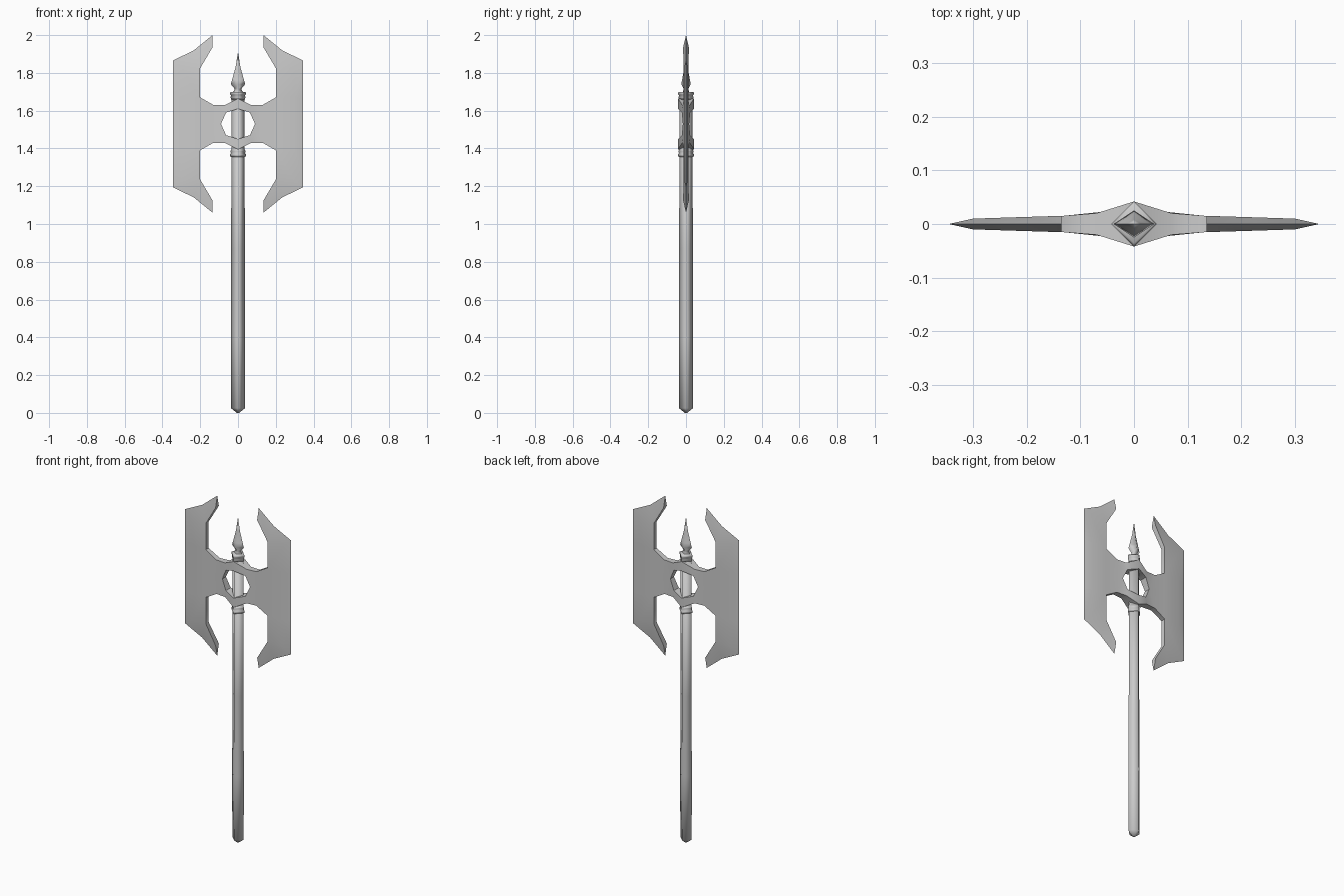
import bpy, bmesh, math

if "Cube" in bpy.data.objects:
    bpy.data.objects.remove(bpy.data.objects["Cube"])

steel = bpy.data.materials.new("grey_steel")
steel.use_nodes = True
GREY = (0.6, 0.6, 0.6, 1)
steel.diffuse_color = GREY
steel.node_tree.nodes["Principled BSDF"].inputs["Base Color"].default_value = GREY


def finish(name, bm, sharp_angle):
    bmesh.ops.recalc_face_normals(bm, faces=bm.faces)
    mesh = bpy.data.meshes.new(name)
    bm.to_mesh(mesh)
    bm.free()
    mesh.materials.append(steel)
    obj = bpy.data.objects.new(name, mesh)
    bpy.context.collection.objects.link(obj)
    bpy.ops.object.select_all(action='DESELECT')
    obj.select_set(True)
    bpy.context.view_layer.objects.active = obj
    bpy.ops.object.shade_smooth_by_angle(angle=math.radians(sharp_angle))
    return obj


def diamond_lathe(name, profile, depth=1.0, sharp_angle=100):
    """Stack diamond rings given as (radius, z); depth squashes them in y."""
    bm = bmesh.new()
    rings = [[bm.verts.new((r * x, r * y * depth, z))
              for x, y in ((1, 0), (0, 1), (-1, 0), (0, -1))] for r, z in profile]
    for low, high in zip(rings, rings[1:]):
        for i in range(4):
            j = (i + 1) % 4
            bm.faces.new((low[i], low[j], high[j], high[i]))
    bm.faces.new(rings[0])
    bm.faces.new(rings[-1])
    return finish(name, bm, sharp_angle)


# Shaft, collars and spear point
diamond_lathe("shaft", [(0.006, 0), (0.037, 0.025), (0.038, 0.4),
                        (0.036, 0.87), (0.035, 1.68)])
for name, z, flip in (("lower_collar", 1.355, 1), ("upper_collar", 1.70, -1)):
    diamond_lathe(name, [(r, z + flip * h) for r, h in
                         ((0.036, 0), (0.042, 0.004), (0.042, 0.014),
                          (0.037, 0.02), (0.04, 0.03), (0.036, 0.04))])
diamond_lathe("spear_point", [(0.028, 1.695), (0.017, 1.715), (0.038, 1.74),
                              (0.031, 1.765), (0.013, 1.83), (0.001, 1.905)], 0.66)

# Double blade: one quarter, as panels in x and height above the centre line
CENTRE = 1.53
EDGE, TIP, SHOULDER = (0.345, 0.335), (0.135, 0.47), (0.233, 0.39)
EDGE_LOW, EDGE_MID = (0.345, 0), (0.345, 0.14)
CUTTING = {EDGE, TIP, SHOULDER, EDGE_LOW, EDGE_MID}
BEVEL, BEVEL_MID, BEVEL_LOW = (0.3, 0.3), (0.3, 0.14), (0.3, 0)
NOTCH, NECK, NECK_LOW = (0.2, 0.295), (0.2, 0.14), (0.2, 0)
ARM, ARM_LOW, ARM_IN = (0.13, 0.1), (0.13, 0), (0.07, 0.1)
HOLE_SIDE, HOLE, HOLE_TOP, CROWN = (0.09, 0), (0.063, 0.06), (0, 0.08), (0, 0.135)
HORN_IN = (0.135, 0.405)
PANELS = [
    (NECK_LOW, BEVEL_LOW, BEVEL_MID, NECK), (NECK, BEVEL_MID, BEVEL, NOTCH),
    (BEVEL_LOW, EDGE_LOW, EDGE_MID, BEVEL_MID), (BEVEL_MID, EDGE_MID, EDGE, BEVEL),
    (NOTCH, BEVEL, EDGE, SHOULDER), (NOTCH, SHOULDER, TIP, HORN_IN),
    (ARM_LOW, NECK_LOW, NECK, ARM), (HOLE_SIDE, ARM_LOW, ARM, HOLE),
    (HOLE, ARM, ARM_IN), (HOLE_TOP, HOLE, ARM_IN, CROWN),
]


def half_thickness(point):
    if point in CUTTING:
        return 0.0
    x = point[0]
    if x < 0.08:
        return 0.042 - x * 0.3125
    return 0.017 - (x - 0.08) * 0.032


bm = bmesh.new()
cache = {}


def corner(point, sx, sz, side):
    key = (sx * point[0], sz * point[1], side * half_thickness(point))
    key = tuple(round(k, 4) + 0.0 for k in key)
    if key not in cache:
        cache[key] = bm.verts.new((key[0], key[2], CENTRE + key[1]))
    return cache[key]


# Mirror the panels to all quarters and both faces, then wall the open rims
for sx in (1, -1):
    for sz in (1, -1):
        for panel in PANELS:
            edges = list(zip(panel, panel[1:] + panel[:1]))
            for side in (1, -1):
                bm.faces.new([corner(p, sx, sz, side) for p in panel])
            for a, b in edges:
                shared = sum(a in p and b in p for p in PANELS) > 1
                seam = a[0] == b[0] == 0 or a[1] == b[1] == 0
                if shared or seam or (a in CUTTING and b in CUTTING):
                    continue
                loop = [corner(a, sx, sz, 1), corner(b, sx, sz, 1),
                        corner(b, sx, sz, -1), corner(a, sx, sz, -1)]
                bm.faces.new(list(dict.fromkeys(loop)))
finish("double_axe_blade", bm, 40)
